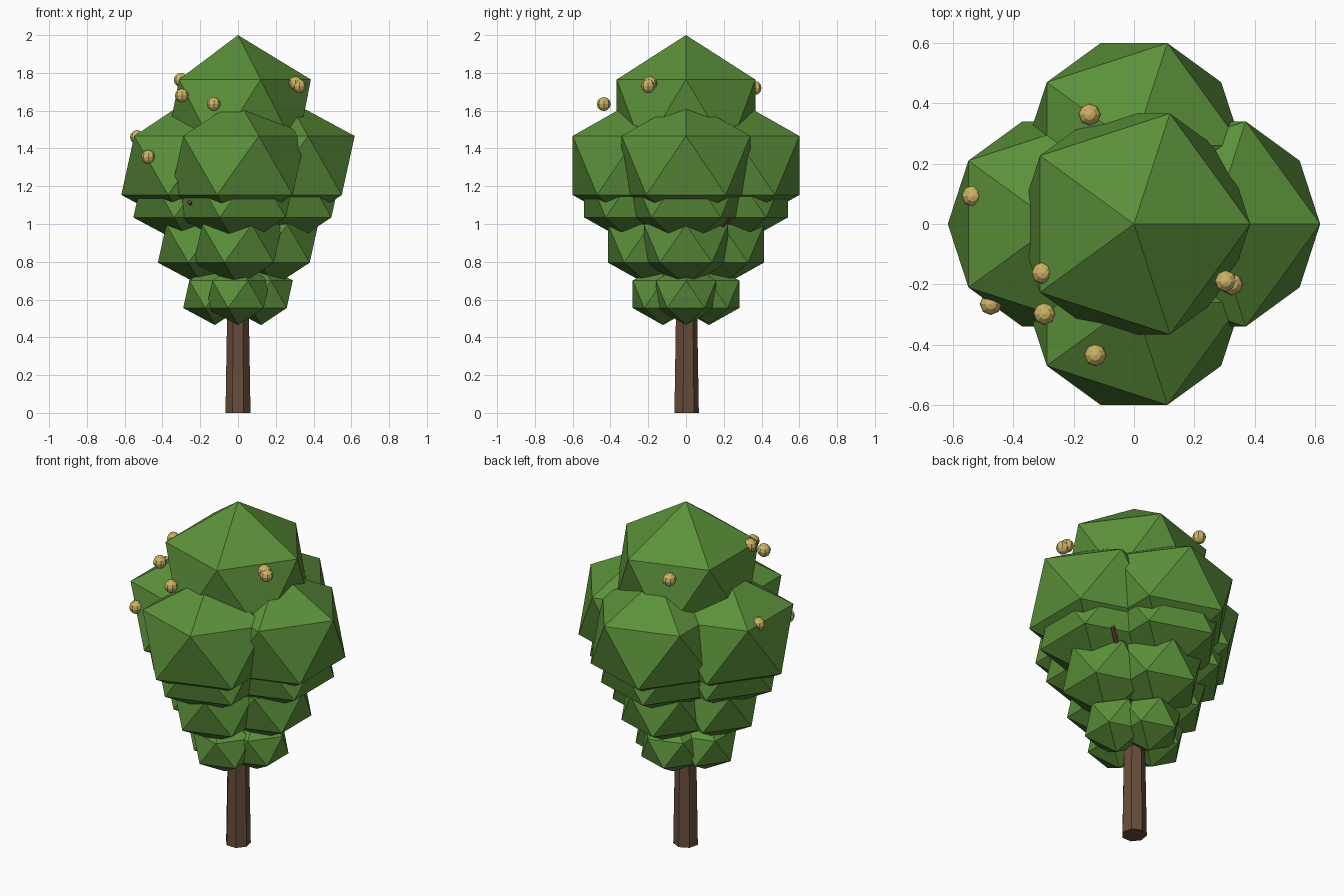
import bpy
from mathutils import Vector

if "Cube" in bpy.data.objects:
    bpy.data.objects.remove(bpy.data.objects["Cube"])


def material(name, rgb):
    m = bpy.data.materials.new(name)
    m.diffuse_color = (*rgb, 1)
    m.use_nodes = True
    m.node_tree.nodes["Principled BSDF"].inputs["Base Color"].default_value = m.diffuse_color
    return m


LEAF = material("leaf green", (0.105, 0.28, 0.042))
BARK = material("bark brown", (0.14, 0.075, 0.043))
FRUIT = material("fruit gold", (0.60, 0.45, 0.13))


def finish(name, mat):
    ob = bpy.context.object
    ob.name = name
    ob.data.materials.append(mat)
    return ob


def clump(name, x, y, z, r, rz):
    bpy.ops.mesh.primitive_ico_sphere_add(subdivisions=1, radius=1, location=(x, y, z))
    finish(name, LEAF).scale = (r, r, rz)


# Tapered seven-sided trunk
bpy.ops.mesh.primitive_cone_add(vertices=7, radius1=0.068, radius2=0.046,
                                depth=1.3, location=(0, 0, 0.65))
finish("trunk", BARK)

# Thin branches whose tips just poke out of the leaves
for i, (base, tip) in enumerate([((0, 0, 0.85), (-0.255, -0.36, 1.12)),
                                 ((0, 0, 0.80), (0.347, 0.237, 1.045))]):
    a, b = Vector(base), Vector(tip)
    bpy.ops.mesh.primitive_cone_add(vertices=7, radius1=0.03, radius2=0.014,
                                    depth=(b - a).length, location=(a + b) / 2,
                                    rotation=(b - a).to_track_quat('Z', 'Y').to_euler())
    finish(f"branch_{i + 1}", BARK)

# Four tiers of four leaf clumps: offset, height, radius, vertical radius
tiers = [(0.122, 0.628, 0.188, 0.163),
         (0.190, 0.896, 0.262, 0.225),
         (0.241, 1.170, 0.350, 0.303),
         (0.260, 1.310, 0.400, 0.349)]
for t, (c, z, r, rz) in enumerate(tiers):
    for side, dx, dy in (("right", 1, 0), ("back", 0, 1), ("left", -1, 0), ("front", 0, -1)):
        clump(f"leaves_{t + 1}_{side}", dx * c, dy * c, z, r, rz)

# Crown clump
clump("leaves_crown", 0, 0, 1.575, 0.431, 0.425)

# Small round fruits
for i, p in enumerate([(-0.147, 0.363, 1.72), (-0.535, 0.093, 1.46), (-0.475, -0.265, 1.355),
                       (-0.303, -0.163, 1.763), (-0.297, -0.298, 1.68), (-0.128, -0.435, 1.635),
                       (0.305, -0.19, 1.745), (0.325, -0.20, 1.73)]):
    bpy.ops.mesh.primitive_uv_sphere_add(segments=8, ring_count=6, radius=0.037, location=p)
    finish(f"fruit_{i + 1}", FRUIT)
